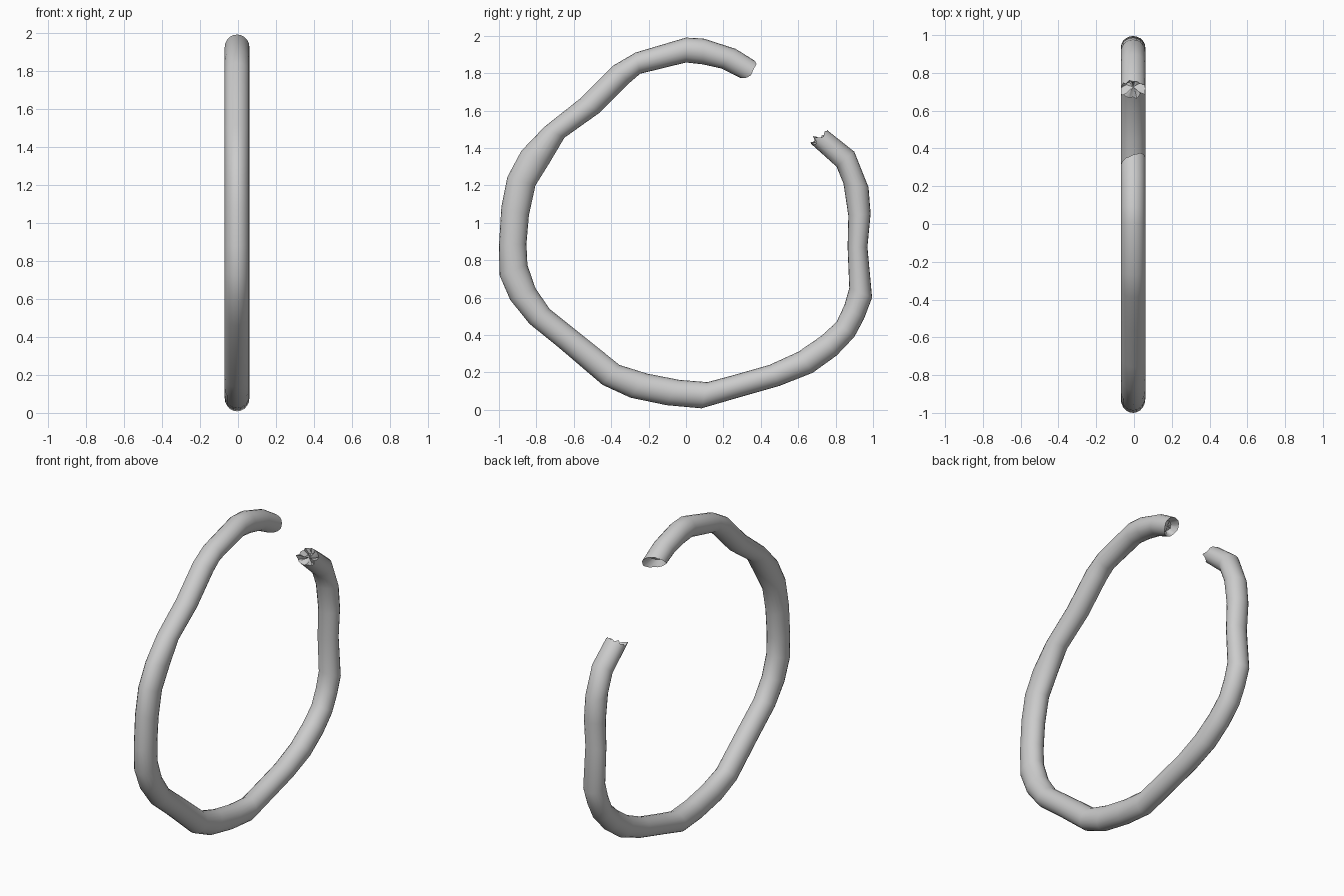
import bpy, bmesh, math, random
from mathutils import Vector

if "Cube" in bpy.data.objects:
    bpy.data.objects.remove(bpy.data.objects["Cube"])

random.seed(4)
SIDES = 20
X0, RX = -0.005, 0.065

# Outer and inner edge of the tube in the y-z plane, from the upper break round to the lower break
PROFILE = [
    (.37, 1.865, .29, 1.775), (.265, 1.93, .19, 1.825), (.094, 1.985, .09, 1.847),
    (0, 1.99, 0, 1.857), (-.27, 1.91, -.245, 1.797), (-.39, 1.84, -.30, 1.75),
    (-.565, 1.665, -.46, 1.59), (-.757, 1.513, -.65, 1.455), (-.88, 1.385, -.73, 1.32),
    (-.955, 1.245, -.805, 1.20), (-.987, 1.085, -.84, 1.04), (-1, .877, -.853, .888),
    (-.997, .72, -.848, .775), (-.94, .588, -.805, .65), (-.837, .46, -.73, .54),
    (-.68, .333, -.585, .424), (-.447, .134, -.356, .24), (-.297, .065, -.206, .193),
    (-.104, .025, -.035, .16), (.083, .008, .115, .148), (.275, .064, .26, .187),
    (.50, .128, .446, .24), (.677, .198, .60, .31), (.805, .29, .725, .396),
    (.90, .39, .805, .47), (.952, .487, .847, .56), (.995, .60, .873, .652),
    (.97, .87, .864, .87), (.987, 1.048, .868, 1.037), (.976, 1.19, .842, 1.21),
    (.90, 1.38, .805, 1.30), (.755, 1.495, .665, 1.425),
]

bm = bmesh.new()
mids, rings = [], []
for oy, oz, iy, iz in PROFILE:
    outer, inner = Vector((X0, oy, oz)), Vector((X0, iy, iz))
    mid, half = (outer + inner) / 2, (outer - inner) / 2
    mids.append(mid)
    rings.append([bm.verts.new(mid + half * math.cos(a) + Vector((RX * math.sin(a), 0, 0)))
                  for a in (2 * math.pi * i / SIDES for i in range(SIDES))])

# Tube wall
for a, b in zip(rings, rings[1:]):
    for i in range(SIDES):
        j = (i + 1) % SIDES
        bm.faces.new((a[i], a[j], b[j], b[i]))


def broken_end(ring, mid, direction, slant, jag, depth):
    """Roughen the rim and close it with a crumpled, sunken fracture face."""
    for v in ring:
        v.co += direction * (slant * (v.co.x - X0) / RX + random.uniform(-jag, jag))
    floor = [bm.verts.new(mid + (v.co - mid) * 0.55 - direction * (depth + random.uniform(-jag, jag)))
             for v in ring]
    centre = bm.verts.new(mid - direction * depth)
    for i in range(SIDES):
        j = (i + 1) % SIDES
        bm.faces.new((ring[i], ring[j], floor[j], floor[i]))
        bm.faces.new((floor[i], floor[j], centre))


broken_end(rings[0], mids[0], (mids[0] - mids[1]).normalized(), 0.03, 0.007, 0.045)
broken_end(rings[-1], mids[-1], (mids[-1] - mids[-2]).normalized(), 0.0, 0.022, 0.02)

bmesh.ops.recalc_face_normals(bm, faces=bm.faces)
mesh = bpy.data.meshes.new("broken_ring")
bm.to_mesh(mesh)
bm.free()
ring_object = bpy.data.objects.new("broken_ring", mesh)
bpy.context.collection.objects.link(ring_object)

# Smooth tube with crisp fractures
bpy.context.view_layer.objects.active = ring_object
ring_object.select_set(True)
bpy.ops.object.shade_smooth_by_angle(angle=math.radians(40))
